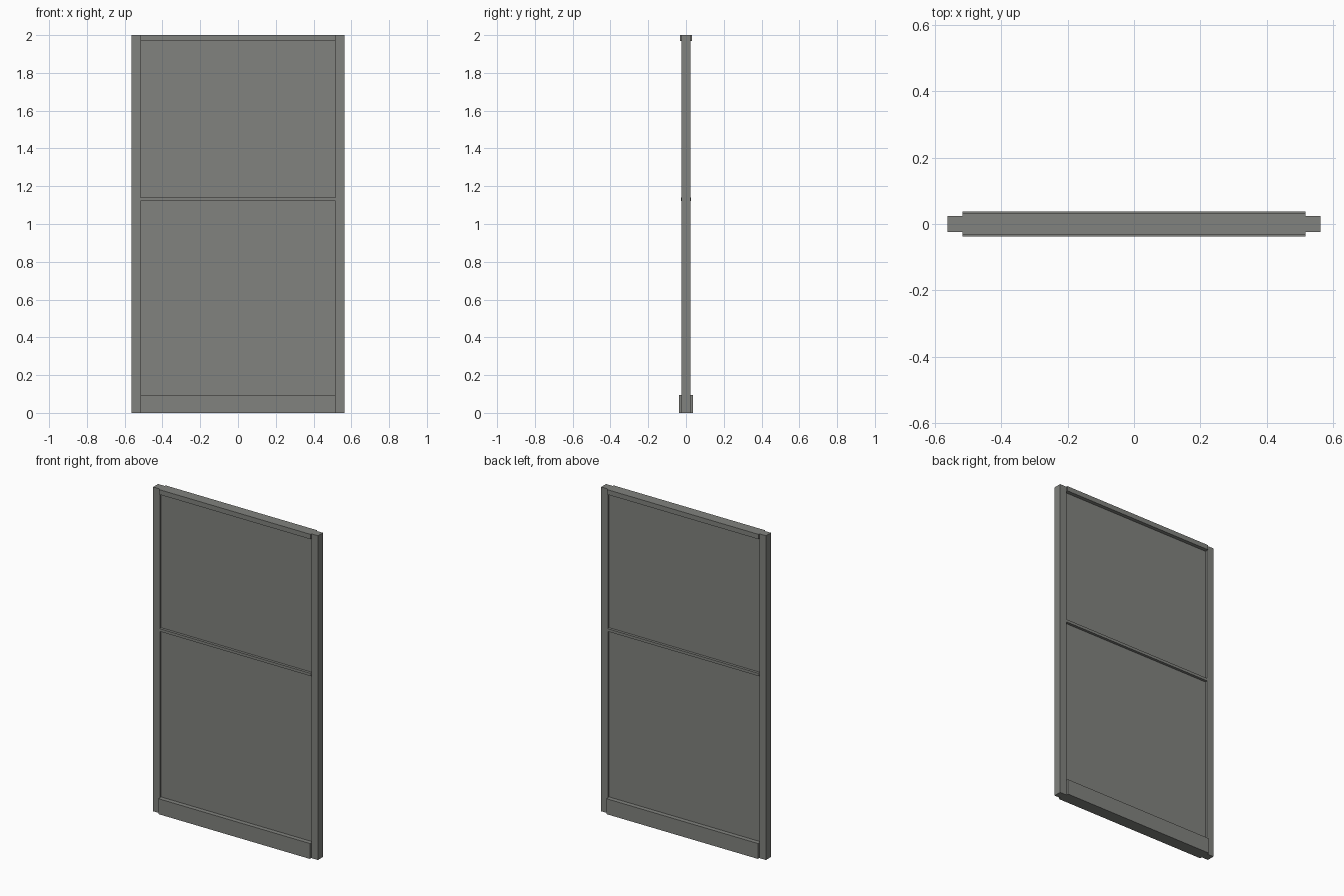
import bpy

# Remove the default cube
cube = bpy.data.objects.get("Cube")
if cube:
    bpy.data.objects.remove(cube, do_unlink=True)

# Single painted-metal colour
GREY = (0.22, 0.225, 0.21, 1.0)
grey = bpy.data.materials.new("warm_grey")
grey.use_nodes = True
grey.diffuse_color = GREY
grey.node_tree.nodes["Principled BSDF"].inputs["Base Color"].default_value = GREY

WIDTH_HALF = 0.5625   # outer edge of the posts
INNER_HALF = 0.517    # inner edge of the posts
HEIGHT = 2.0


def box(name, x0, x1, half_depth, z0, z1):
    """Add a flat-sided box centred on y = 0."""
    bpy.ops.mesh.primitive_cube_add(size=1, location=((x0 + x1) / 2, 0, (z0 + z1) / 2))
    obj = bpy.context.object
    obj.name = name
    obj.scale = (x1 - x0, 2 * half_depth, z1 - z0)
    bpy.ops.object.transform_apply(location=False, rotation=False, scale=True)
    obj.data.materials.append(grey)
    return obj


# Side posts
box("left_post", INNER_HALF, WIDTH_HALF, 0.024, 0, HEIGHT)
box("right_post", -WIDTH_HALF, -INNER_HALF, 0.024, 0, HEIGHT)

# Horizontal rails: name, half depth, bottom, top
rails = [
    ("bottom_rail", 0.038, 0, 0.095),
    ("middle_rail", 0.026, 1.122, 1.139),
    ("top_rail", 0.033, 1.97, HEIGHT),
]
for name, half_depth, z0, z1 in rails:
    box(name, -INNER_HALF, INNER_HALF, half_depth, z0, z1)

# Recessed panels between the rails
for name, lower, upper in (("lower_panel", 0, 1), ("upper_panel", 1, 2)):
    box(name, -INNER_HALF, INNER_HALF, 0.01, rails[lower][3], rails[upper][2])
